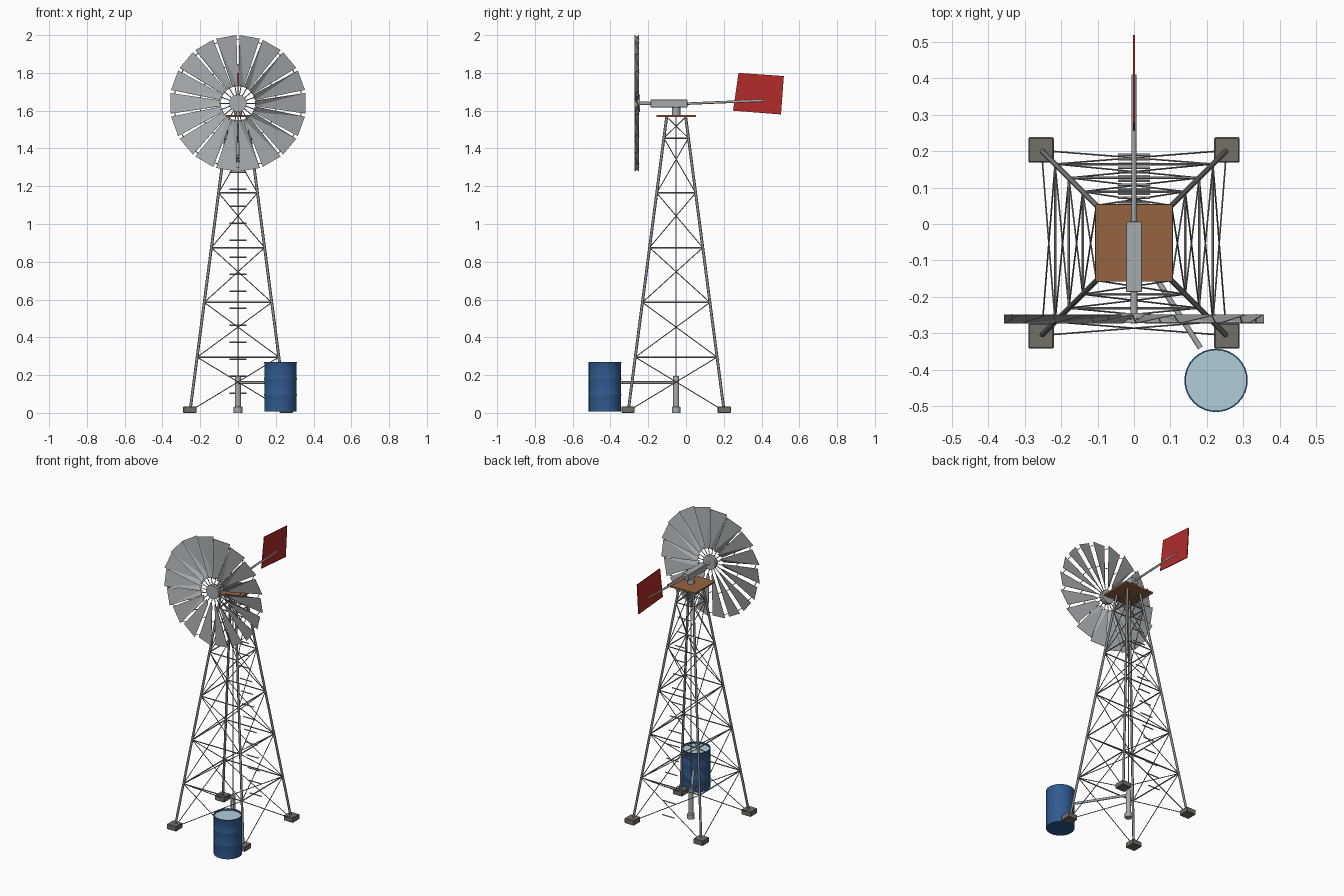
import bpy, bmesh, math
from mathutils import Vector

if "Cube" in bpy.data.objects:
    bpy.data.objects.remove(bpy.data.objects["Cube"], do_unlink=True)


def material(name, rgb):
    m = bpy.data.materials.new(name)
    m.use_nodes = True
    m.diffuse_color = (*rgb, 1)
    m.node_tree.nodes["Principled BSDF"].inputs["Base Color"].default_value = (*rgb, 1)
    return m


STEEL = material("weathered steel", (0.235, 0.242, 0.245))
ZINC = material("galvanised metal", (0.39, 0.41, 0.425))
CONCRETE = material("concrete", (0.175, 0.158, 0.135))
WOOD = material("brown wood", (0.31, 0.125, 0.055))
RED = material("red paint", (0.45, 0.024, 0.024))
BLUE = material("blue paint", (0.03, 0.105, 0.28))
WATER = material("water", (0.45, 0.61, 0.69))

CY = -0.052            # tower axis in y
HUB = Vector((0, -0.26, 1.639))
TOP = 1.567


def finish(name, bm, mat, smooth=False):
    bmesh.ops.recalc_face_normals(bm, faces=bm.faces)
    me = bpy.data.meshes.new(name)
    bm.to_mesh(me)
    bm.free()
    me.materials.append(mat)
    ob = bpy.data.objects.new(name, me)
    bpy.context.collection.objects.link(ob)
    if smooth:
        bpy.ops.object.select_all(action='DESELECT')
        ob.select_set(True)
        bpy.context.view_layer.objects.active = ob
        bpy.ops.object.shade_smooth_by_angle(angle=math.radians(50))
    return ob


def add_rod(bm, a, b, r, sides=6):
    a, b = Vector(a), Vector(b)
    new = bmesh.ops.create_cone(bm, cap_ends=True, segments=sides, radius1=r,
                                radius2=r, depth=(b - a).length)["verts"]
    rot = (b - a).to_track_quat('Z', 'Y')
    for v in new:
        v.co = rot @ v.co + (a + b) / 2


def rods(name, pairs, r, mat, sides=6, smooth=False):
    bm = bmesh.new()
    for a, b in pairs:
        add_rod(bm, a, b, r, sides)
    return finish(name, bm, mat, smooth)


def box(name, center, size, mat, bevel=0):
    bm = bmesh.new()
    bmesh.ops.create_cube(bm, size=1)
    for v in bm.verts:
        v.co = Vector(c + p * s for c, p, s in zip(center, v.co, size))
    ob = finish(name, bm, mat)
    if bevel:
        mod = ob.modifiers.new("bevel", 'BEVEL')
        mod.width, mod.segments = bevel, 1
    return ob


def lathe(name, profile, x, y, mat, sides=32):
    bm = bmesh.new()
    vs = [bm.verts.new((r, 0, z)) for r, z in profile]
    es = [bm.edges.new(p) for p in zip(vs, vs[1:])]
    bmesh.ops.spin(bm, geom=vs + es, cent=(0, 0, 0), axis=(0, 0, 1),
                   angle=math.tau, steps=sides)
    bmesh.ops.remove_doubles(bm, verts=bm.verts, dist=1e-5)
    bmesh.ops.translate(bm, vec=(x, y, 0), verts=bm.verts)
    return finish(name, bm, mat, True)


# Tower legs and footings
def half(z):
    return 0.255 - 0.205 * z / 1.57


CORNERS = [(-1, -1), (1, -1), (1, 1), (-1, 1)]


def corner(i, z):
    sx, sy = CORNERS[i % 4]
    return Vector((sx * half(z), CY + sy * half(z), z))


rods("tower_legs", [(corner(i, 0.01), corner(i, TOP)) for i in range(4)], 0.0075, STEEL, 8, True)
for i in range(4):
    c = corner(i, 0)
    box(f"footing_{i + 1}", (c.x, c.y, 0.017), (0.07, 0.07, 0.034), CONCRETE, 0.003)

# Horizontal rings and crossed braces on all four faces
levels = [0.01] + [0.295 + 0.29 * k for k in range(5)] + [TOP]
rods("tower_rings", [(corner(i, z), corner(i + 1, z)) for z in levels[1:-1] for i in range(4)],
     0.004, STEEL)
braces = []
for lo, hi in zip(levels, levels[1:]):
    for i in range(4):
        braces += [(corner(i, lo), corner(i + 1, hi)), (corner(i + 1, lo), corner(i, hi))]
rods("cross_braces", braces, 0.0025, STEEL)

# Ladder rungs on the back face
rungs = []
for k in range(16):
    z = 0.105 + 0.09 * k
    rungs.append(((-0.044, CY + half(z), z), (0.044, CY + half(z), z)))
rods("ladder_rungs", rungs, 0.004, ZINC)

# Platform, head and gearbox
box("platform", (0, CY, 1.572), (0.21, 0.21, 0.011), WOOD)
rods("head_post", [((0, CY, TOP), (0, CY, 1.625))], 0.022, ZINC, 16, True)
box("gearbox", (0, -0.09, 1.638), (0.044, 0.194, 0.042), ZINC, 0.002)
rods("wheel_shaft", [((0, -0.18, 1.638), HUB)], 0.009, ZINC, 12, True)

# Wheel: hub, spokes, twisted blades and the straps joining them
rods("wheel_hub", [(HUB + Vector((0, 0.016, 0)), HUB - Vector((0, 0.012, 0)))], 0.046, ZINC, 24, True)
N = 18
DEPTH = 0.0115
R_IN, R_OUT = 0.09, 0.357
W_IN, W_OUT = 0.029, 0.109


def polar(a, r, t=0, d=0):
    # radius r, tangential shift t, forward shift d
    c, s = math.cos(a), math.sin(a)
    return HUB + Vector((r * c - t * s, -d, r * s + t * c))


def blade_edge(a, r, side):
    width = W_IN + (W_OUT - W_IN) * (r - R_IN) / (R_OUT - R_IN)
    return polar(a, r, side * width / 2, side * DEPTH)


angles = [math.tau * k / N for k in range(N)]
rods("wheel_spokes", [(polar(a, 0.03), polar(a, 0.1)) for a in angles], 0.0025, ZINC)
rods("blade_straps", [(blade_edge(a, r, 1), blade_edge(a + math.tau / N, r, -1))
                      for a in angles for r in (0.2, 0.335)], 0.0022, STEEL)
bm = bmesh.new()
for a in angles:
    p, q, s, t = [bm.verts.new(blade_edge(a, r, side)) for r, side in
                  ((R_IN, -1), (R_IN, 1), (R_OUT, 1), (R_OUT, -1))]
    bm.faces.new((p, q, s))
    bm.faces.new((p, s, t))
blades = finish("wheel_blades", bm, ZINC)
solid = blades.modifiers.new("thickness", 'SOLIDIFY')
solid.thickness, solid.offset = 0.002, 0

# Tail boom and vane
rods("tail_boom", [((0, 0, 1.637), (0, 0.41, 1.654))], 0.0065, ZINC, 8, True)
bm = bmesh.new()
vane = [(0.278, 1.80), (0.518, 1.783), (0.503, 1.58), (0.249, 1.60)]
bm.faces.new([bm.verts.new((0, y, z)) for y, z in vane])
solid = finish("tail_vane", bm, RED).modifiers.new("thickness", 'SOLIDIFY')
solid.thickness, solid.offset = 0.006, 0

# Pump rod, well pipe and spout
rods("pump_rod", [((0, CY, 0.19), (0, CY, TOP))], 0.003, ZINC, 8, True)
lathe("well_pipe", [(0, 0), (0.023, 0), (0.023, 0.03), (0.016, 0.034),
                    (0.016, 0.195), (0, 0.195)], 0, CY, ZINC, 16)
rods("spout", [((0, CY, 0.16), (0.182, -0.34, 0.16))], 0.008, ZINC, 10, True)

# Water barrel with faint rolled ribs
TX, TY = 0.225, -0.429
profile = [(0, 0.008), (0.086, 0.008)]
for z in (0.095, 0.18):
    profile += [(0.086, z - 0.004), (0.087, z), (0.086, z + 0.004)]
profile += [(0.086, 0.264), (0.087, 0.266), (0.087, 0.27), (0.083, 0.27), (0.083, 0.25)]
lathe("barrel", profile, TX, TY, BLUE)
rods("barrel_water", [((TX, TY, 0.25), (TX, TY, 0.258))], 0.083, WATER, 32)
